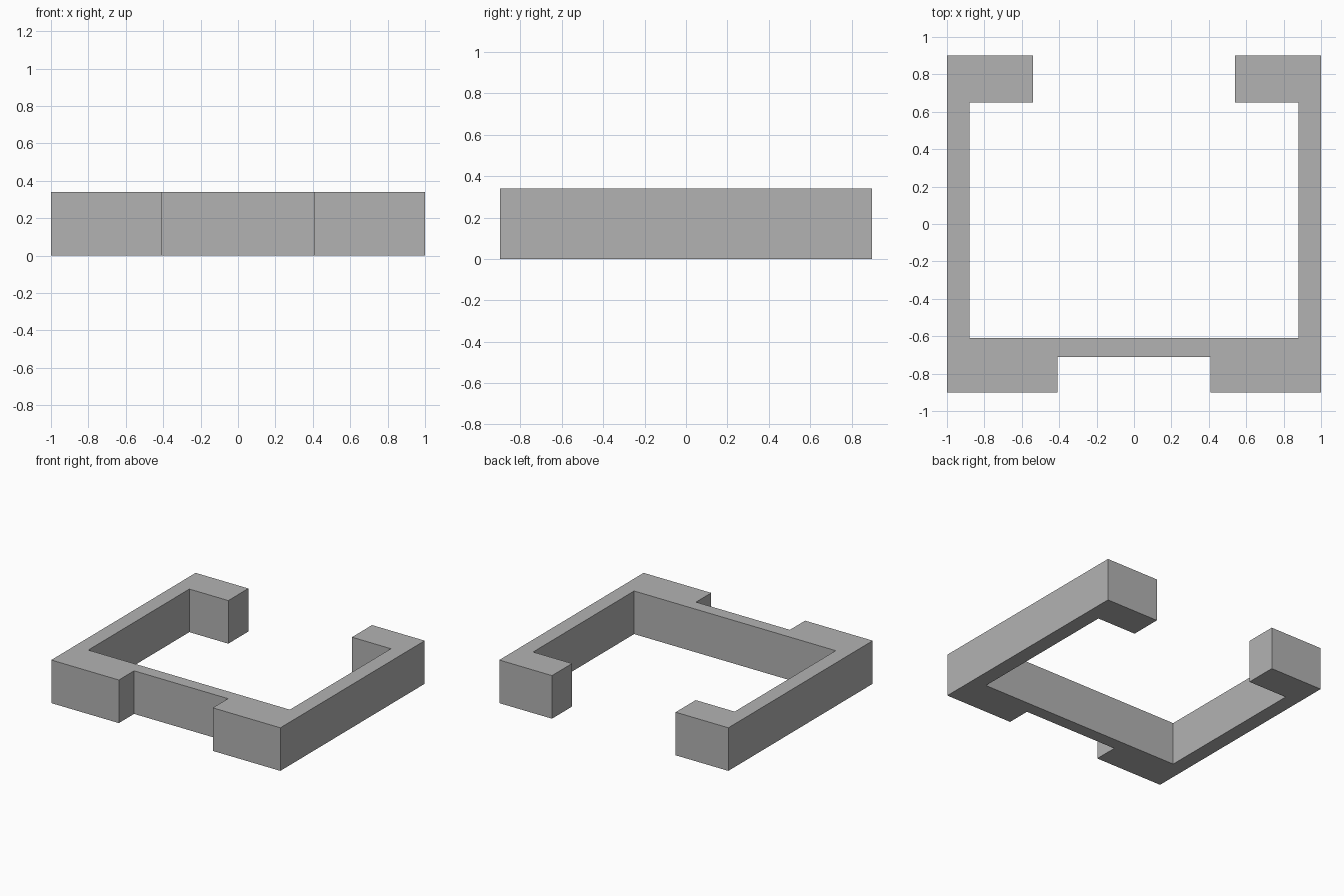
import bpy
import bmesh

cube = bpy.data.objects.get("Cube")
if cube:
    bpy.data.objects.remove(cube, do_unlink=True)

HEIGHT = 0.34

# Plain grey material
grey = bpy.data.materials.new("plain_grey")
grey.use_nodes = True
colour = (0.45, 0.45, 0.45, 1)
grey.diffuse_color = colour
grey.node_tree.nodes["Principled BSDF"].inputs["Base Color"].default_value = colour

# Left half of the wall outline, from the front recess round to the inner corner
half = [(0.41, -0.71), (0.41, -0.90), (1.0, -0.90), (1.0, 0.90),
        (0.54, 0.90), (0.54, 0.65), (0.88, 0.65), (0.88, -0.61)]
outline = half + [(-x, y) for x, y in reversed(half)]

# Wall frame: mirrored outline raised to a constant height
bm = bmesh.new()
base = bm.faces.new([bm.verts.new((x, y, 0)) for x, y in outline])
raised = bmesh.ops.extrude_face_region(bm, geom=[base], use_keep_orig=True)
top_verts = [g for g in raised["geom"] if isinstance(g, bmesh.types.BMVert)]
bmesh.ops.translate(bm, verts=top_verts, vec=(0, 0, HEIGHT))
bmesh.ops.recalc_face_normals(bm, faces=bm.faces)

mesh = bpy.data.meshes.new("wall_frame")
bm.to_mesh(mesh)
bm.free()
mesh.materials.append(grey)
wall_frame = bpy.data.objects.new("wall_frame", mesh)
bpy.context.collection.objects.link(wall_frame)
